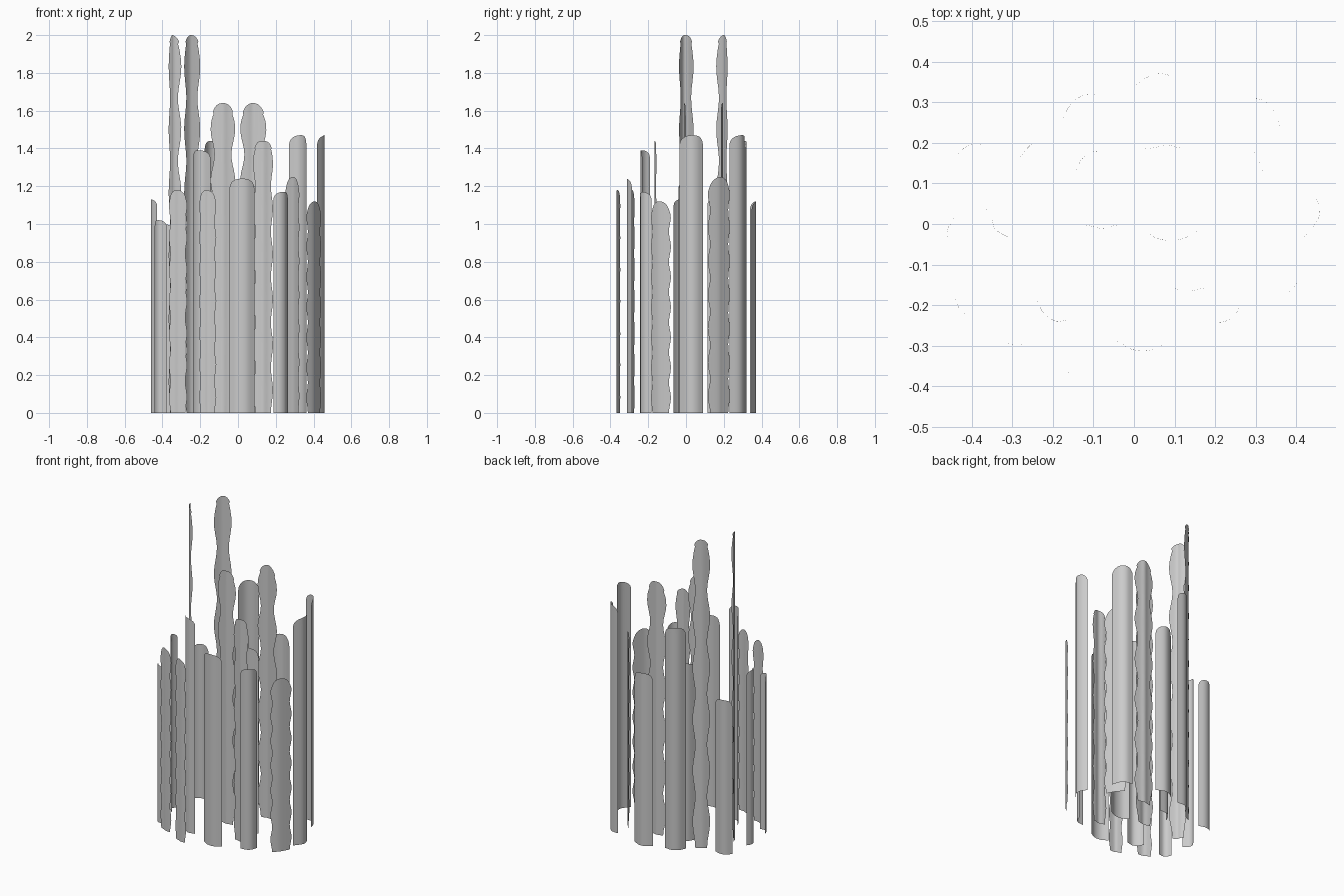
import bpy, bmesh, math
from mathutils import Vector
from mathutils.geometry import interpolate_bezier

if "Cube" in bpy.data.objects:
    bpy.data.objects.remove(bpy.data.objects["Cube"])


def section(points, steps=6):
    """Smooth open cross-section through a few plan points."""
    p = [Vector((x, y, 0)) for x, y in points]
    p = [2 * p[0] - p[1]] + p + [2 * p[-1] - p[-2]]
    out = []
    for a, b, c, d in zip(p, p[1:], p[2:], p[3:]):
        seg = interpolate_bezier(b, b + (c - a) / 6, c - (d - b) / 6, c, steps + 1)
        out += seg[:-1]
    return out + [p[-2]]


def sample(line, t):
    f = min(max(t, 0), 1) * (len(line) - 1)
    i = min(int(f), len(line) - 2)
    return line[i].lerp(line[i + 1], f - i)


def blade(name, height, points, waves=0, neck=0.0):
    """Thin upright sheet with a rounded tip; waves pinch its sides."""
    line = section(points)
    length = sum((b - a).length for a, b in zip(line, line[1:]))
    cap = length * (0.8 if waves else 0.45)
    cols = 12
    body = waves * 8 if waves else 4
    zs = [(height - cap) * i / body for i in range(body)]
    zs += [height - cap + cap * math.sin(math.pi / 2 * i / 10) for i in range(11)]
    bm = bmesh.new()
    rows = []
    for z in zs:
        w = 1.0
        if waves:
            w -= neck * (0.5 + 0.5 * math.cos(2 * math.pi * waves * z / height))
        if z > height - cap:
            k = (z - height + cap) / cap
            e = 2.6
            tip = max(1 - k ** e, 0) ** (1 / e)
            w = min(w, 1) if k < 0.5 else max(w, 1 - neck * 0.3)
            w *= max(tip, 0.12)
        row = []
        for j in range(cols + 1):
            p = sample(line, 0.5 + (j / cols - 0.5) * w)
            row.append(bm.verts.new((p.x, p.y, z)))
        rows.append(row)
    for r, s in zip(rows, rows[1:]):
        for j in range(cols):
            bm.faces.new((r[j], r[j + 1], s[j + 1], s[j])).smooth = True
    me = bpy.data.meshes.new(name)
    bm.to_mesh(me)
    bm.free()
    ob = bpy.data.objects.new(name, me)
    bpy.context.collection.objects.link(ob)


# Curved blades with straight sides: height, plan points
curved = [
    (1.12, [(0, .338), (.035, .363), (.075, .37), (.125, .347)]),
    (1.44, [(-.177, .255), (-.155, .297), (-.12, .318), (-.07, .316)]),
    (1.00, [(-.445, .16), (-.415, .19), (-.38, .197), (-.34, .185)]),
    (1.15, [(-.152, .113), (-.13, .158), (-.10, .178), (-.05, .18)]),
    (1.47, [(.27, .31), (.315, .306), (.345, .28), (.362, .23)]),
    (1.47, [(.431, .09), (.453, .055), (.455, .015), (.418, -.035)]),
    (1.20, [(.022, -.016), (.065, -.038), (.115, -.038), (.158, -.016)]),
    (1.24, [(-.045, -.286), (-.002, -.31), (.045, -.31), (.087, -.286)]),
    (1.17, [(.187, -.243), (.225, -.24), (.252, -.22), (.264, -.182)]),
    (1.39, [(-.238, -.19), (-.222, -.22), (-.19, -.24), (-.145, -.231)]),
    (1.02, [(-.441, -.182), (-.43, -.21), (-.41, -.223), (-.378, -.22)]),
    (1.13, [(-.443, .015), (-.46, -.015), (-.455, -.04), (-.428, -.066)]),
]
for i, (h, pts) in enumerate(curved):
    blade(f"curved_blade_{i + 1}", h, pts)

# Wavy-edged blades: height, waves, pinch, plan points
wavy = [
    (2.00, 6, .28, [(-.285, .16), (-.258, .192), (-.235, .205), (-.20, .22)]),
    (2.00, 6, .28, [(-.367, .04), (-.35, .01), (-.34, -.015), (-.30, -.037)]),
    (1.64, 6, .28, [(-.145, 0), (-.11, -.004), (-.08, -.011), (-.05, -.004), (-.015, 0)]),
    (1.64, 6, .28, [(.012, .184), (.05, .188), (.08, .195), (.11, .188), (.15, .184)]),
    (1.44, 6, .22, [(.08, -.158), (.105, -.16), (.132, -.167), (.16, -.16), (.185, -.157)]),
    (1.25, 7, .15, [(.25, .232), (.28, .195), (.30, .17), (.325, .115)]),
    (1.12, 7, .15, [(.362, -.185), (.395, -.155), (.415, -.125), (.44, -.08)]),
    (1.18, 7, .15, [(-.365, -.272), (-.335, -.283), (-.31, -.295), (-.27, -.298)]),
    (1.18, 7, .15, [(-.205, -.348), (-.175, -.358), (-.155, -.367), (-.115, -.367)]),
]
for i, (h, n, k, pts) in enumerate(wavy):
    blade(f"wavy_blade_{i + 1}", h, pts, n, k)
